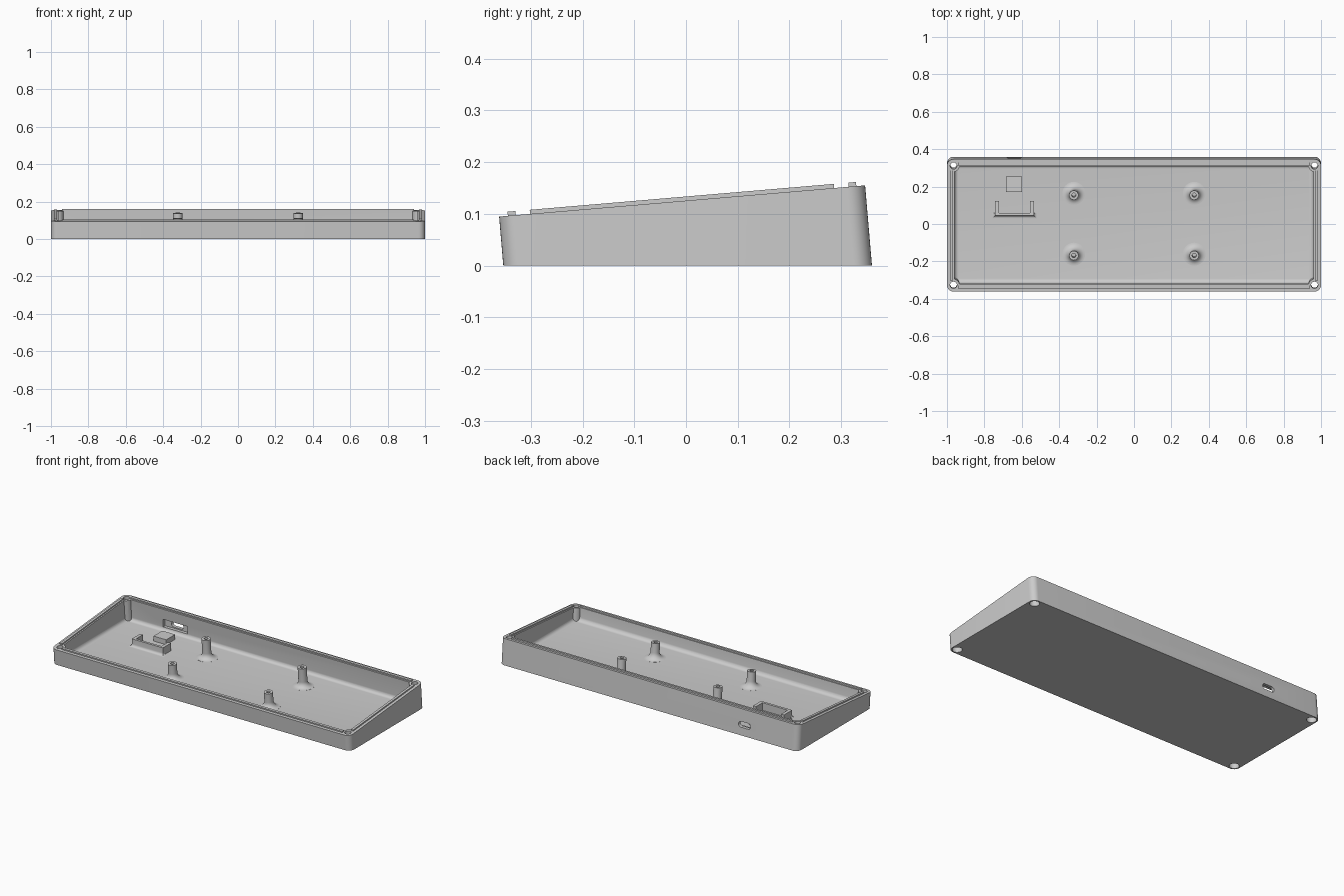
import bpy, bmesh, math
from mathutils import Matrix, Vector

cube = bpy.data.objects.get("Cube")
if cube:
    bpy.data.objects.remove(cube, do_unlink=True)

grey = bpy.data.materials.new("light grey plastic")
grey.use_nodes = True
COLOUR = (0.604, 0.604, 0.604, 1)
grey.diffuse_color = COLOUR
grey.node_tree.nodes["Principled BSDF"].inputs["Base Color"].default_value = COLOUR

# Sloping rim plane: the walls, bosses and standoffs stand square to it
SLOPE = math.radians(4.87)
TILT = Matrix.Translation((0, -0.0075, 0.125)) @ Matrix.Rotation(SLOPE, 4, "X")
AXIS = TILT.col[2].to_3d()
HX, HY = 1.0, 0.355
WALL, FLOOR, CORNER, FILLET = 0.04, 0.02, 0.035, 0.022


def finish(bm, name):
    bmesh.ops.recalc_face_normals(bm, faces=bm.faces)
    mesh = bpy.data.meshes.new(name)
    bm.to_mesh(mesh)
    bm.free()
    mesh.materials.append(grey)
    ob = bpy.data.objects.new(name, mesh)
    bpy.context.collection.objects.link(ob)
    return ob


def smooth(ob):
    bpy.ops.object.select_all(action="DESELECT")
    ob.select_set(True)
    bpy.context.view_layer.objects.active = ob
    bpy.ops.object.shade_smooth_by_angle(angle=math.radians(30))


def box(name, lo, hi, matrix=Matrix()):
    lo, hi = Vector(lo), Vector(hi)
    bm = bmesh.new()
    bmesh.ops.create_cube(bm, size=1)
    place = Matrix.Translation((lo + hi) / 2) @ Matrix.Diagonal((*(hi - lo), 1))
    bmesh.ops.transform(bm, matrix=matrix @ place, verts=bm.verts)
    return finish(bm, name)


def loft(name, rings):
    """Closed solid through rings of equal point count."""
    bm = bmesh.new()
    loops = [[bm.verts.new(p) for p in ring] for ring in rings]
    for a, b in zip(loops, loops[1:]):
        for i in range(len(a)):
            j = (i + 1) % len(a)
            bm.faces.new((a[i], a[j], b[j], b[i]))
    bm.faces.new(loops[0][::-1])
    bm.faces.new(loops[-1])
    return finish(bm, name)


def at_rim(outline, h=0.0):
    return [TILT @ Vector((x, y, h)) for x, y in outline]


def at_height(outline, z):
    """Slide an outline down the tilted axis to a level height."""
    return [p + AXIS * ((z - p.z) / AXIS.z) for p in at_rim(outline)]


def rounded(hx, hy, r, steps=8):
    pts = []
    for q, (sx, sy) in enumerate([(1, 1), (-1, 1), (-1, -1), (1, -1)]):
        for i in range(steps + 1):
            a = (q + i / steps) * math.pi / 2
            pts.append((sx * (hx - r) + r * math.cos(a), sy * (hy - r) + r * math.sin(a)))
    return pts


def circle(x, y, r, n=32):
    return [(x + r * math.cos(i * math.tau / n), y + r * math.sin(i * math.tau / n)) for i in range(n)]


def quarter(size, steps=6):
    """Inset and height pairs of a concave quarter-round, bottom first."""
    angles = [i / steps * math.pi / 2 for i in range(steps + 1)]
    return [(size * (1 - math.sin(a)), size * (1 - math.cos(a))) for a in angles]


def combine(ob, tool, operation="DIFFERENCE"):
    mod = ob.modifiers.new("cut", "BOOLEAN")
    mod.operation, mod.object, mod.solver = operation, tool, "EXACT"
    bpy.context.view_layer.objects.active = ob
    bpy.ops.object.modifier_apply(modifier=mod.name)
    bpy.data.objects.remove(tool, do_unlink=True)


# Wedge-shaped tray, hollowed with a filleted flat floor
outer = rounded(HX, HY, CORNER)
tray = loft("tray", [at_height(outer, 0), at_rim(outer)])
rings = [at_height(rounded(HX - WALL - d, HY - WALL - d, 0.026 - d), FLOOR + h)
         for d, h in quarter(FILLET)]
rings.append(at_rim(rounded(HX - WALL, HY - WALL, 0.026), 0.05))
combine(tray, loft("cavity_cutter", rings))

# Corner screw bosses, with through holes and wider recesses underneath
corners = [(sx * (HX - CORNER), sy * (HY - CORNER)) for sx in (-1, 1) for sy in (-1, 1)]
for x, y in corners:
    post, hole, recess = (circle(x, y, r) for r in (0.032, 0.018, 0.027))
    combine(tray, loft("boss", [at_height(post, 0.008), at_rim(post, -0.0005)]), "UNION")
    combine(tray, loft("hole_cutter", [at_height(hole, -0.05), at_rim(hole, 0.05)]))
    combine(tray, loft("recess_cutter", [at_height(recess, -0.05), at_height(recess, 0.05)]))

# Cable port in the back wall: rounded slot outside, wider pocket inside
PORT_X, PORT_Z = -0.64, 0.064
slot = rounded(0.04, 0.017, 0.0165)
combine(tray, loft("slot_cutter", [[(PORT_X + u, y, PORT_Z + v) for u, v in slot] for y in (0.28, 0.45)]))
combine(tray, box("pocket_cutter", (PORT_X - 0.082, 0.28, PORT_Z - 0.024),
                  (PORT_X + 0.082, 0.335, PORT_Z + 0.024)))
smooth(tray)

# Raised locating ridges on the rim, stopping short of the corner bosses
OUT, INN, RISE, GAP = 0.017, 0.032, 0.008, 0.06
for s, end, side in ((-1, "front", "right"), (1, "back", "left")):
    ys = sorted((s * (HY - OUT), s * (HY - INN)))
    xs = sorted((s * (HX - OUT), s * (HX - INN)))
    box(end + "_ridge", (GAP - HX, ys[0], -0.004), (HX - GAP, ys[1], RISE), TILT)
    box(side + "_ridge", (xs[0], GAP - HY, -0.004), (xs[1], HY - GAP, RISE), TILT)


# Hollow standoffs whose flared feet settle level on the floor
def standoff(name, x, y):
    foot = (TILT @ Vector((x, y, 0))).z - FLOOR
    r, flare = 0.025, 0.036
    profile = [(0, -0.06), (0.011, -0.06), (0.011, 0), (r, 0)]
    profile += [(r + d, h - foot) for d, h in reversed(quarter(flare, 8))]
    profile.append((r + flare, -foot - 0.006))
    bm = bmesh.new()
    vs = [bm.verts.new((px, 0, pz)) for px, pz in profile]
    es = [bm.edges.new(pair) for pair in zip(vs, vs[1:])]
    bmesh.ops.spin(bm, geom=vs + es, cent=(0, 0, 0), axis=(0, 0, 1), angle=math.tau, steps=32)
    bmesh.ops.remove_doubles(bm, verts=bm.verts, dist=0.0001)
    for v in bm.verts:
        low = min(1, max(0, (flare - foot - v.co.z) / flare))
        v.co.z -= v.co.y * math.tan(SLOPE) * low
    bmesh.ops.transform(bm, matrix=TILT @ Matrix.Translation((x, y, 0)), verts=bm.verts)
    smooth(finish(bm, name))


for sx, side in ((-1, "right"), (1, "left")):
    for sy, end in ((-1, "front"), (1, "back")):
        standoff(f"{end}_{side}_standoff", sx * 0.322, sy * 0.162)

# Board rest near the port, and the U-shaped stop with a flared front wall
box("board_rest", (-0.685, 0.17, 0.01), (-0.6, 0.255, 0.05))
LEFT, RIGHT, FRONT, BACK, TOP = -0.535, -0.743, 0.045, 0.06, 0.066
box("stop_right_arm", (RIGHT, FRONT, 0.01), (RIGHT + 0.02, 0.122, TOP))
box("stop_left_arm", (LEFT - 0.02, FRONT, 0.01), (LEFT, 0.122, TOP))
levels = [(0.016, -0.01)] + quarter(0.016) + [(0, TOP - FLOOR)]
smooth(loft("stop_front_wall", [
    [(RIGHT - d, FRONT - d, FLOOR + h), (LEFT + d, FRONT - d, FLOOR + h),
     (LEFT + d, BACK, FLOOR + h), (RIGHT - d, BACK, FLOOR + h)] for d, h in levels]))
